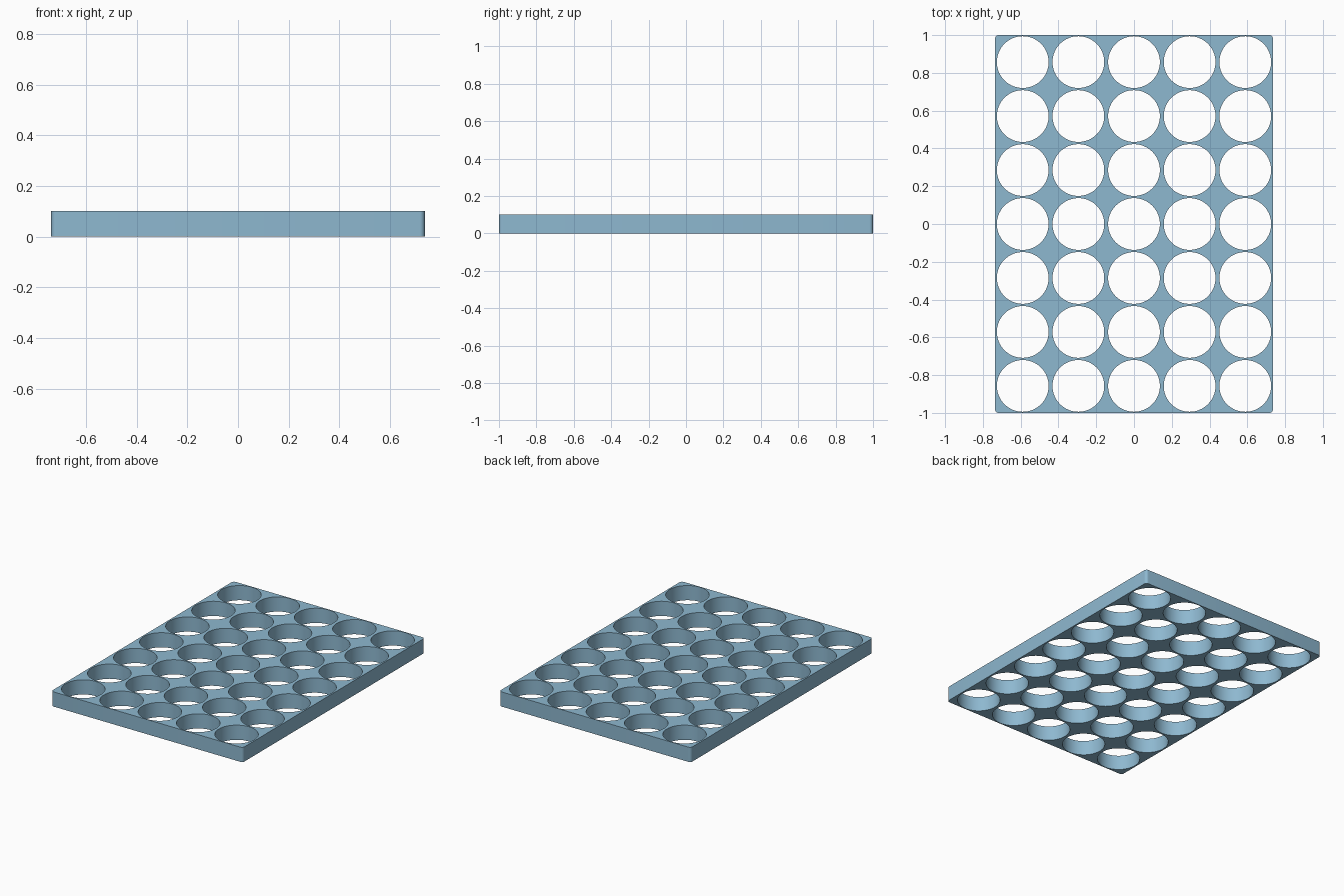
import bpy, bmesh, math
from mathutils import Matrix

if "Cube" in bpy.data.objects:
    bpy.data.objects.remove(bpy.data.objects["Cube"])

WIDTH, LENGTH, HEIGHT = 1.473, 2.0, 0.102
COLUMNS, ROWS = 5, 7
PITCH_X, PITCH_Y = 0.2945, 0.2857
HOLE_RADIUS, CORNER_RADIUS = 0.137, 0.02


def add_object(name, bm):
    mesh = bpy.data.meshes.new(name)
    bm.to_mesh(mesh)
    bm.free()
    obj = bpy.data.objects.new(name, mesh)
    bpy.context.collection.objects.link(obj)
    return obj


# Rack plate with rounded vertical corners
bm = bmesh.new()
bmesh.ops.create_cube(bm, size=1, matrix=Matrix.Translation((0, 0, HEIGHT / 2))
                      @ Matrix.Diagonal((WIDTH, LENGTH, HEIGHT, 1)))
corners = [e for e in bm.edges if abs(e.verts[0].co.z - e.verts[1].co.z) > 0.05]
bmesh.ops.bevel(bm, geom=corners, offset=CORNER_RADIUS, segments=6,
                profile=0.5, affect='EDGES')
plate = add_object("rack_plate", bm)

# Grid of round through holes
bm = bmesh.new()
for col in range(COLUMNS):
    for row in range(ROWS):
        x = (col - (COLUMNS - 1) / 2) * PITCH_X
        y = (row - (ROWS - 1) / 2) * PITCH_Y
        bmesh.ops.create_cone(bm, cap_ends=True, segments=64, radius1=HOLE_RADIUS,
                              radius2=HOLE_RADIUS, depth=HEIGHT * 2,
                              matrix=Matrix.Translation((x, y, HEIGHT / 2)))
cutter = add_object("hole_cutter", bm)
cutter.hide_render = True

cut = plate.modifiers.new("holes", 'BOOLEAN')
cut.operation = 'DIFFERENCE'
cut.solver = 'EXACT'
cut.object = cutter

# Blue plastic
blue = bpy.data.materials.new("soft_blue")
blue.diffuse_color = (0.27, 0.48, 0.63, 1)
blue.use_nodes = True
blue.node_tree.nodes["Principled BSDF"].inputs["Base Color"].default_value = blue.diffuse_color
plate.data.materials.append(blue)

# Apply the cut, then smooth the hole walls and keep the rims sharp
bpy.context.view_layer.objects.active = plate
plate.select_set(True)
bpy.ops.object.modifier_apply(modifier=cut.name)
bpy.data.objects.remove(cutter)
bpy.ops.object.shade_smooth_by_angle(angle=math.radians(30))
